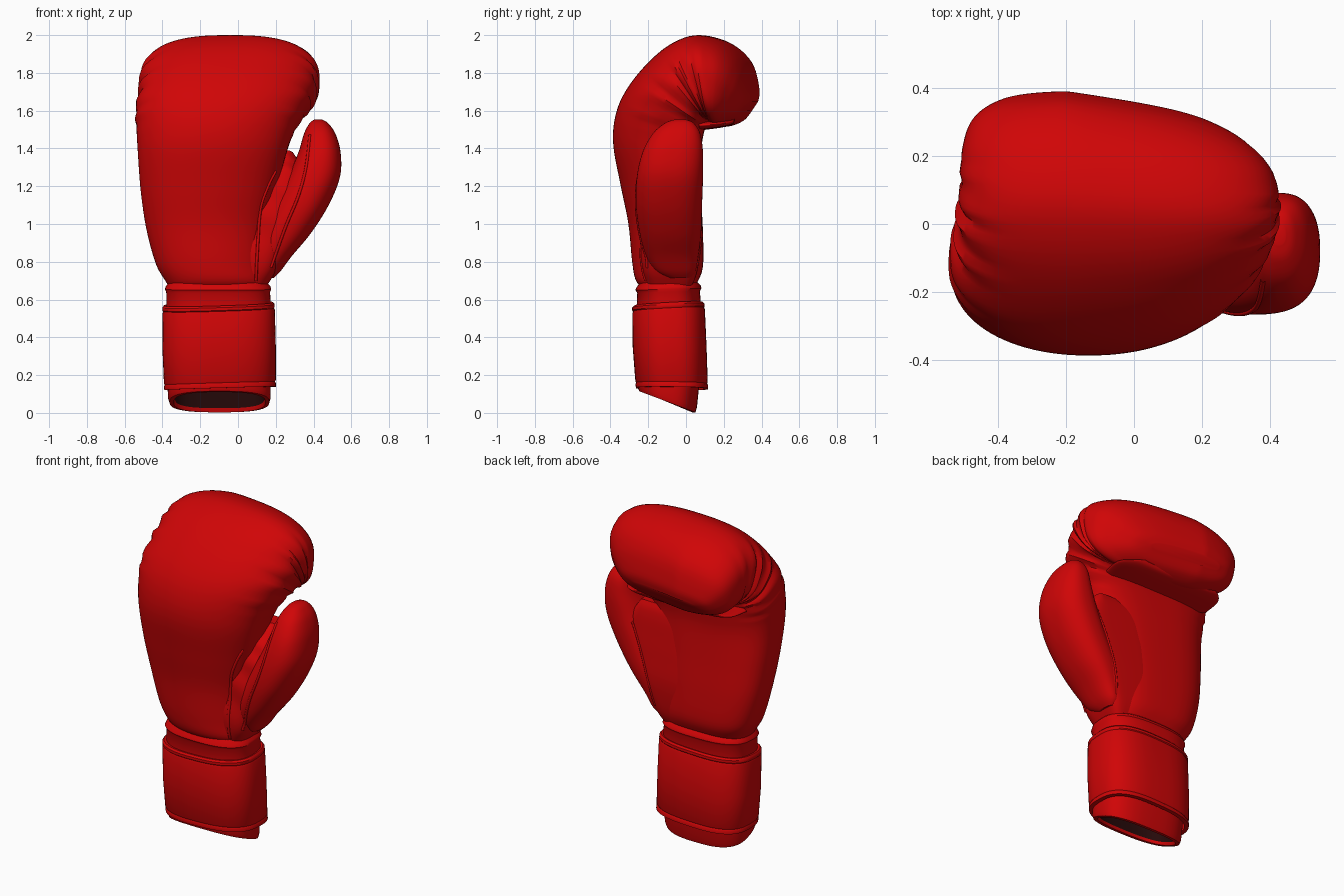
import bpy, bmesh, math
from mathutils import Vector
from mathutils.bvhtree import BVHTree


def material(name, rgb):
    m = bpy.data.materials.new(name)
    m.diffuse_color = (*rgb, 1)
    return m


RED = material("red leather", (0.63, 0.0015, 0.002))
DARK = material("dark lining", (0.02, 0.003, 0.003))


def finish(name, mesh, angle=40):
    ob = bpy.data.objects.new(name, mesh)
    bpy.context.collection.objects.link(ob)
    bpy.ops.object.select_all(action='DESELECT')
    ob.select_set(True)
    bpy.context.view_layer.objects.active = ob
    bpy.ops.object.shade_smooth_by_angle(angle=math.radians(angle))
    return ob


def resample(rows, sub):
    """Smooth (Catmull-Rom) in-between sections; returns (position, values)."""
    out = []
    for i in range(len(rows) - 1):
        p = [rows[max(0, min(len(rows) - 1, i + k))] for k in (-1, 0, 1, 2)]
        for s in range(sub):
            t = s / sub
            out.append((i + t, [0.5 * (2 * b + (c - a) * t + (2 * a - 5 * b + 4 * c - d) * t * t
                                       + (3 * b - a - 3 * c + d) * t ** 3) for a, b, c, d in zip(*p)]))
    return out + [(len(rows) - 1, list(rows[-1]))]


def loft(name, rows, sub=6, n_out=lambda t: 2.4, n_in=2.4, seg=72, puff=None, shift=None, dark_from=None):
    """Skin through rounded sections: outer y,z  inner y,z  x min,x max."""
    bm = bmesh.new()
    rings, pos = [], []
    for t, (yo, zo, yi, zi, x0, x1) in resample(rows, sub):
        mid, half = Vector(((x0 + x1) / 2, (yo + yi) / 2, (zo + zi) / 2)), Vector((0, (yo - yi) / 2, (zo - zi) / 2))
        ring = []
        for k in range(seg):
            a = math.tau * k / seg
            c, s = math.cos(a), math.sin(a)
            e = 2 / (n_out(t) if s > 0 else n_in)
            off = Vector(((x1 - x0) / 2 * math.copysign(abs(c) ** e, c), 0, 0)) + half * math.copysign(abs(s) ** e, s)
            if puff:
                off *= 1 + puff(t, c, s)
            p = mid + off
            if shift:
                p += shift(t, p)
            ring.append(bm.verts.new(p))
        rings.append(ring)
        pos.append(t)
    for j in range(len(rings) - 1):
        for k in range(seg):
            k2 = (k + 1) % seg
            f = bm.faces.new((rings[j][k], rings[j][k2], rings[j + 1][k2], rings[j + 1][k]))
            f.material_index = int(dark_from is not None and pos[j] >= dark_from)
    for ring in (rings[0], rings[-1]):
        f = bm.faces.new(ring)
        f.material_index = int(dark_from is not None and ring is rings[-1])
    bmesh.ops.recalc_face_normals(bm, faces=bm.faces)
    mesh = bpy.data.meshes.new(name)
    mesh.materials.append(RED)
    if dark_from is not None:
        mesh.materials.append(DARK)
    bm.to_mesh(mesh)
    bm.free()
    return finish(name, mesh)


# Padded hand: rises from the wrist and curls over into the finger roll
def wrinkles(t, c, s):
    side = max(0, abs(c) - 0.45) / 0.55
    roll = max(0, 1 - abs(t - 8.3) / 2.8)
    folds = math.sin(t * 8 + 2 * s) + 0.5 * math.sin(t * 13 + c)
    return 0.02 * folds * min(1, side * 1.5) * roll * (1 if s < 0.4 else max(0, 1 - (s - 0.4) * 2))


def roll_slant(t, p):
    return Vector((0, -0.16 * max(0, p.x + 0.2) * min(1, max(0, (t - 8) / 4)), 0))


loft("padded_hand", [
    (-0.22, 0.65, 0.04, 0.67, -0.36, 0.15),
    (-0.265, 0.70, 0.065, 0.70, -0.385, 0.16),
    (-0.285, 0.80, 0.09, 0.78, -0.435, 0.155),
    (-0.305, 1.00, 0.09, 0.95, -0.485, 0.165),
    (-0.345, 1.20, 0.08, 1.15, -0.515, 0.205),
    (-0.385, 1.42, 0.075, 1.33, -0.53, 0.255),
    (-0.372, 1.58, 0.085, 1.43, -0.537, 0.30),
    (-0.31, 1.72, 0.10, 1.50, -0.54, 0.36),
    (-0.19, 1.865, 0.12, 1.53, -0.52, 0.405),
    (-0.06, 1.96, 0.14, 1.535, -0.515, 0.42),
    (0.08, 2.00, 0.16, 1.53, -0.51, 0.425),
    (0.24, 1.96, 0.20, 1.515, -0.505, 0.41),
    (0.35, 1.86, 0.25, 1.52, -0.475, 0.35),
    (0.39, 1.72, 0.31, 1.55, -0.40, 0.24),
    (0.383, 1.65, 0.35, 1.60, -0.31, 0.13),
], n_out=lambda t: 2.1 + 0.5 * min(1, max(0, (t - 5.5) / 4)), n_in=3.0, seg=96, puff=wrinkles, shift=roll_slant)

# Rolled lip where the finger padding meets the palm
loft("finger_roll_lip", [
    (0.07, 1.55, 0.07, 1.495, -0.46, 0.26),
    (0.18, 1.55, 0.185, 1.51, -0.45, 0.27),
    (0.235, 1.555, 0.245, 1.525, -0.41, 0.20),
    (0.255, 1.56, 0.26, 1.545, -0.36, 0.14)], sub=4)

# Thumb: stacked level sections
loft("thumb", [(y0, z, y1, z, x0, x1) for z, x0, x1, y0, y1 in (
    (0.715, 0.14, 0.19, -0.09, 0.02),
    (0.75, 0.11, 0.225, -0.16, 0.05),
    (0.83, 0.10, 0.285, -0.21, 0.065),
    (0.95, 0.12, 0.385, -0.245, 0.08),
    (1.10, 0.19, 0.48, -0.265, 0.085),
    (1.25, 0.265, 0.54, -0.26, 0.09),
    (1.38, 0.32, 0.543, -0.23, 0.09),
    (1.48, 0.35, 0.515, -0.175, 0.075),
    (1.535, 0.38, 0.475, -0.11, 0.04),
    (1.553, 0.405, 0.445, -0.06, 0.0))])


# Web panel joining thumb and hand
def web_folds(t, c, s):
    return 0.03 * math.sin(t * 5 + 4 * c) * max(0, s) * min(1, t / 2)


loft("thumb_web", [(y0, z, y1, z, x0, x1) for z, x0, x1, y0, y1 in (
    (0.67, -0.05, 0.15, -0.20, 0.03),
    (0.75, -0.10, 0.20, -0.23, 0.06),
    (0.92, -0.10, 0.28, -0.235, 0.081),
    (1.08, -0.10, 0.34, -0.225, 0.077),
    (1.20, -0.08, 0.38, -0.20, 0.070),
    (1.29, -0.05, 0.37, -0.16, 0.064),
    (1.35, 0.00, 0.33, -0.10, 0.055),
    (1.39, 0.05, 0.29, -0.06, 0.04))], n_out=lambda t: 3, n_in=5, puff=web_folds,
     shift=lambda t, p: Vector((0, 0, -0.5 * max(0, p.x - 0.27) if t > 4 else 0)))

# Wrist collar and hollow sleeve with a slanted mouth
loft("wrist_sleeve", [
    (-0.235, 0.70, 0.05, 0.70, -0.36, 0.145),
    (-0.262, 0.665, 0.078, 0.675, -0.382, 0.172),
    (-0.268, 0.65, 0.082, 0.66, -0.387, 0.176),
    (-0.258, 0.635, 0.074, 0.645, -0.380, 0.170),
    (-0.262, 0.55, 0.08, 0.55, -0.378, 0.174),
    (-0.255, 0.17, 0.07, 0.15, -0.375, 0.172),
    (-0.255, 0.135, 0.058, 0.03, -0.370, 0.172),
    (-0.248, 0.115, 0.05, 0.003, -0.362, 0.165),
    (-0.225, 0.110, 0.033, 0.003, -0.340, 0.145),
    (-0.218, 0.125, 0.027, 0.025, -0.333, 0.138),
    (-0.215, 0.50, 0.025, 0.50, -0.330, 0.135)],
    sub=1, n_out=lambda t: 2.6, n_in=2.8, dark_from=9)

# Wrap-around strap with stitched edges
loft("wrist_strap", [
    (-0.245, 0.565, 0.06, 0.58, -0.36, 0.16),
    (-0.275, 0.57, 0.088, 0.59, -0.392, 0.184),
    (-0.285, 0.56, 0.098, 0.58, -0.400, 0.193),
    (-0.285, 0.545, 0.099, 0.565, -0.400, 0.194),
    (-0.280, 0.54, 0.095, 0.56, -0.396, 0.191),
    (-0.284, 0.53, 0.100, 0.55, -0.399, 0.195),
    (-0.282, 0.35, 0.109, 0.35, -0.400, 0.200),
    (-0.268, 0.17, 0.115, 0.165, -0.392, 0.200),
    (-0.264, 0.162, 0.111, 0.157, -0.388, 0.196),
    (-0.268, 0.154, 0.117, 0.149, -0.392, 0.201),
    (-0.265, 0.135, 0.117, 0.13, -0.390, 0.201)],
    sub=1, n_out=lambda t: 2.6, n_in=2.8, shift=lambda t, p: Vector((0, 0, 0.03 * p.x)))

# Open the strap's underside so the sleeve mouth stays hollow
strap = bpy.data.objects["wrist_strap"].data
bm = bmesh.new()
bm.from_mesh(strap)
caps = sorted((f for f in bm.faces if len(f.verts) > 4), key=lambda f: f.calc_center_median().z)
inner = caps[0]
bmesh.ops.inset_region(bm, faces=[inner], thickness=0.025)
bmesh.ops.delete(bm, geom=[caps[0], caps[1]], context='FACES_ONLY')
bm.to_mesh(strap)
bm.free()

# Piped seams laid onto the leather by projecting front or back
deps = bpy.context.evaluated_depsgraph_get()
trees = [BVHTree.FromObject(bpy.data.objects[n], deps) for n in ("padded_hand", "thumb", "thumb_web")]


def seam(name, pts, side, radius=0.008):
    path = []
    for _, (x, z) in resample(pts, 8):
        hits = [t.ray_cast(Vector((x, 2 * side, z)), Vector((0, -side, 0)))[0] for t in trees]
        hits = [h for h in hits if h]
        if hits:
            path.append(max(hits, key=lambda h: h.y * side))
    cu = bpy.data.curves.new(name, 'CURVE')
    cu.dimensions, cu.bevel_depth, cu.bevel_resolution = '3D', radius, 2
    sp = cu.splines.new('POLY')
    sp.points.add(len(path) - 1)
    for q, p in zip(sp.points, path):
        q.co = (*p, 1)
    tmp = bpy.data.objects.new(name + "_path", cu)
    mesh = bpy.data.meshes.new_from_object(tmp)
    bpy.data.objects.remove(tmp)
    mesh.materials.append(RED)
    finish(name, mesh, 60)


seam("hand_seam", [(0.095, 0.70), (0.105, 0.9), (0.12, 1.08), (0.16, 1.2), (0.2, 1.28)], -1)
seam("thumb_seam", [(0.175, 0.77), (0.25, 0.98), (0.32, 1.15), (0.36, 1.3), (0.38, 1.47)], -1)
seam("palm_seam", [(0.17, 0.77), (0.21, 0.95), (0.265, 1.12), (0.32, 1.25)], 1, 0.006)
